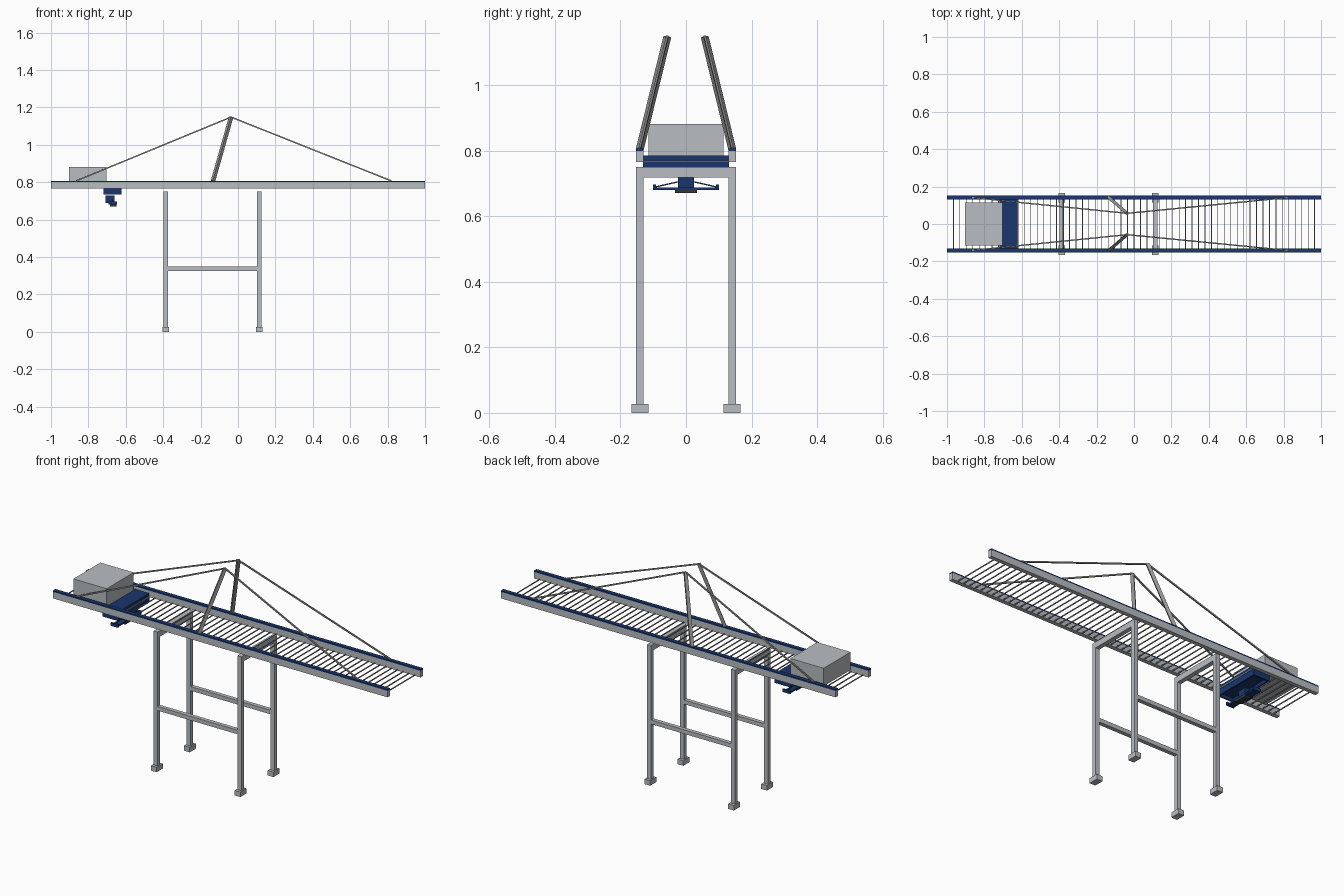
import bpy
import bmesh
from mathutils import Vector

cube = bpy.data.objects.get("Cube")
if cube:
    bpy.data.objects.remove(cube, do_unlink=True)


def material(name, rgb):
    m = bpy.data.materials.new(name)
    m.use_nodes = True
    m.diffuse_color = (*rgb, 1)
    m.node_tree.nodes["Principled BSDF"].inputs["Base Color"].default_value = (*rgb, 1)
    return m


GREY = material("light steel grey", (0.485, 0.51, 0.54))
BLUE = material("navy blue", (0.01, 0.037, 0.155))
MID = material("mid grey steel", (0.3, 0.3, 0.3))
DARK = material("dark grey", (0.035, 0.037, 0.045))


def finish(name, bm, mat):
    mesh = bpy.data.meshes.new(name)
    bm.to_mesh(mesh)
    bm.free()
    mesh.materials.append(mat)
    obj = bpy.data.objects.new(name, mesh)
    bpy.context.collection.objects.link(obj)
    return obj


def add_box(bm, x, y, z):
    """Add a box given its (low, high) range on each axis."""
    verts = bmesh.ops.create_cube(bm, size=1)["verts"]
    for v in verts:
        v.co = [sum(r) / 2 + c * (r[1] - r[0]) for r, c in zip((x, y, z), v.co)]


def box(name, mat, x, y, z):
    bm = bmesh.new()
    add_box(bm, x, y, z)
    return finish(name, bm, mat)


def bar(name, mat, a, b, thick):
    """Square bar running from point a to point b."""
    a, b = Vector(a), Vector(b)
    bm = bmesh.new()
    t = thick / 2
    add_box(bm, (-t, t), (-t, t), (0, (b - a).length))
    obj = finish(name, bm, mat)
    obj.location = a
    obj.rotation_mode = "QUATERNION"
    obj.rotation_quaternion = (b - a).to_track_quat("Z", "Y")
    return obj


def span(side, low, high):
    """Range of y on one side of the centre line."""
    return tuple(sorted((side * low, side * high)))


LEGS_X = (-0.386, 0.114)
for side, label in ((-1, "right"), (1, "left")):
    edge = span(side, 0.13, 0.152)
    # Main girder with its painted rail
    box(f"girder_{label}", GREY, (-1, 1), edge, (0.765, 0.8))
    box(f"rail_{label}", BLUE, (-1, 1), edge, (0.8, 0.807))

    # Legs, feet and lower tie
    for x, end in zip(LEGS_X, ("rear", "front")):
        box(f"{end}_leg_{label}", GREY, (x - 0.012, x + 0.012), edge, (0.02, 0.75))
        box(f"{end}_foot_{label}", GREY, (x - 0.017, x + 0.017),
            span(side, 0.115, 0.167), (0, 0.027))
    box(f"leg_tie_{label}", GREY, LEGS_X, edge, (0.326, 0.348))

    # Leaning mast and stay cables
    peak = (-0.037, side * 0.057, 1.148)
    bar(f"mast_{label}", MID, (-0.134, side * 0.141, 0.805), peak, 0.017)
    bar(f"rear_stay_{label}", MID, (-0.865, side * 0.141, 0.807), peak, 0.007)
    bar(f"front_stay_{label}", MID, (0.82, side * 0.141, 0.807), peak, 0.007)

    # Spreader end block and brace
    box(f"spreader_end_{label}", BLUE, (-0.692, -0.647), span(side, 0.092, 0.1), (0.68, 0.697))
    bar(f"spreader_brace_{label}", BLUE, (-0.67, side * 0.02, 0.706),
        (-0.67, side * 0.096, 0.689), 0.004)

# Portal cross beams
for x, end in zip(LEGS_X, ("rear", "front")):
    box(f"{end}_cross_beam", GREY, (x - 0.012, x + 0.012), (-0.13, 0.13), (0.718, 0.75))

# Rungs between the girders
bm = bmesh.new()
count = 58
for i in range(1, count):
    x = -1 + 2 * i / count
    add_box(bm, (x - 0.002, x + 0.002), (-0.13, 0.13), (0.766, 0.771))
finish("rungs", bm, MID)

# Machinery house
box("machinery_house", GREY, (-0.903, -0.704), (-0.115, 0.115), (0.785, 0.882))

# Trolley: a tray open at the bottom
bm = bmesh.new()
add_box(bm, (-0.718, -0.622), (-0.132, 0.132), (0.752, 0.786))
for x in ((-0.718, -0.71), (-0.63, -0.622)):
    add_box(bm, x, (-0.132, 0.132), (0.735, 0.752))
for side in (-1, 1):
    add_box(bm, (-0.71, -0.63), span(side, 0.124, 0.132), (0.735, 0.752))
finish("trolley", bm, BLUE)

# Hoist and spreader hanging below the trolley
box("hoist_block", BLUE, (-0.708, -0.66), (-0.024, 0.024), (0.688, 0.728))
box("spreader_bar", BLUE, (-0.688, -0.652), (-0.1, 0.1), (0.68, 0.688))
box("spreader_base", DARK, (-0.685, -0.65), (-0.033, 0.033), (0.671, 0.68))
